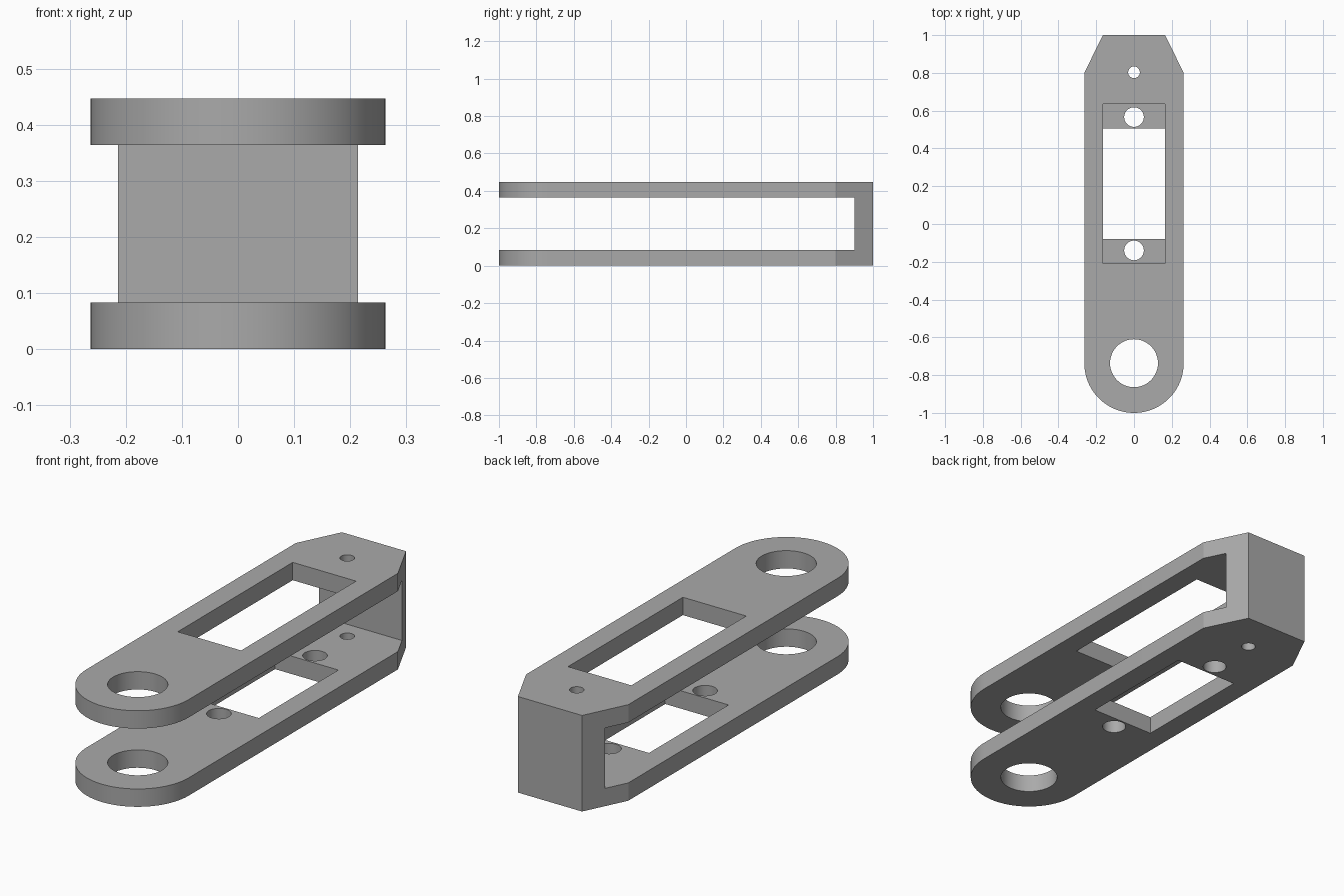
import bpy
import bmesh
from math import pi, cos, sin, radians

if "Cube" in bpy.data.objects:
    bpy.data.objects.remove(bpy.data.objects["Cube"], do_unlink=True)

HEIGHT, LOW_TOP, HIGH_BASE = 0.447, 0.083, 0.364
HALF_W, END_W = 0.263, 0.165
ROUND_Y = HALF_W - 1
GREY = (0.4, 0.4, 0.4, 1)

grey = bpy.data.materials.new("plain grey")
grey.use_nodes = True
grey.diffuse_color = GREY
grey.node_tree.nodes["Principled BSDF"].inputs["Base Color"].default_value = GREY


def prism(name, outline, z0, z1):
    """Extrude a counter-clockwise outline from z0 to z1."""
    bm = bmesh.new()
    base = bm.faces.new([bm.verts.new((x, y, z0)) for x, y in outline])
    top = bmesh.ops.extrude_face_region(bm, geom=[base])["geom"]
    for v in top:
        if isinstance(v, bmesh.types.BMVert):
            v.co.z = z1
    bmesh.ops.recalc_face_normals(bm, faces=bm.faces)
    mesh = bpy.data.meshes.new(name)
    bm.to_mesh(mesh)
    bm.free()
    mesh.materials.append(grey)
    obj = bpy.data.objects.new(name, mesh)
    bpy.context.collection.objects.link(obj)
    return obj


def arc(y, r, start, end, steps):
    angles = [start + (end - start) * i / steps for i in range(steps + 1)]
    return [(r * cos(a), y + r * sin(a)) for a in angles]


def circle(y, r, steps=48):
    return arc(y, r, 0, 2 * pi, steps)[:-1]


def box(half_w, y0, y1):
    return [(-half_w, y0), (half_w, y0), (half_w, y1), (-half_w, y1)]


# Body: round front end, straight sides, tapered back end
outline = arc(ROUND_Y, HALF_W, pi, 2 * pi, 48)
outline += [(HALF_W, 0.8), (END_W, 1), (-END_W, 1), (-HALF_W, 0.8)]
body = prism("bracket_body", outline, 0, HEIGHT)

# Cutters: gap between the plates, windows, pivot hole and screw holes
MID = HEIGHT / 2
cuts = [
    ("plate_gap", box(0.5, -1.2, 0.9), LOW_TOP, HIGH_BASE),
    ("upper_window", box(0.163, -0.21, 0.635), MID, 0.6),
    ("lower_window", box(0.163, -0.08, 0.505), -0.1, MID),
    ("pivot_hole", circle(ROUND_Y, 0.127), -0.1, 0.6),
    ("pin_hole", circle(0.803, 0.031), -0.1, 0.6),
    ("back_screw_hole", circle(0.566, 0.052), -0.1, MID),
    ("front_screw_hole", circle(-0.14, 0.052), -0.1, MID),
]
bpy.context.view_layer.objects.active = body
for name, shape, z0, z1 in cuts:
    cutter = prism(name + "_cutter", shape, z0, z1)
    cutter.hide_render = True
    mod = body.modifiers.new(name, "BOOLEAN")
    mod.operation = "DIFFERENCE"
    mod.solver = "EXACT"
    mod.object = cutter
    bpy.ops.object.modifier_apply(modifier=name)
    bpy.data.objects.remove(cutter, do_unlink=True)

# Smooth the round walls, keep every corner crisp
bpy.ops.object.select_all(action="DESELECT")
body.select_set(True)
bpy.ops.object.shade_smooth_by_angle(angle=radians(20))
